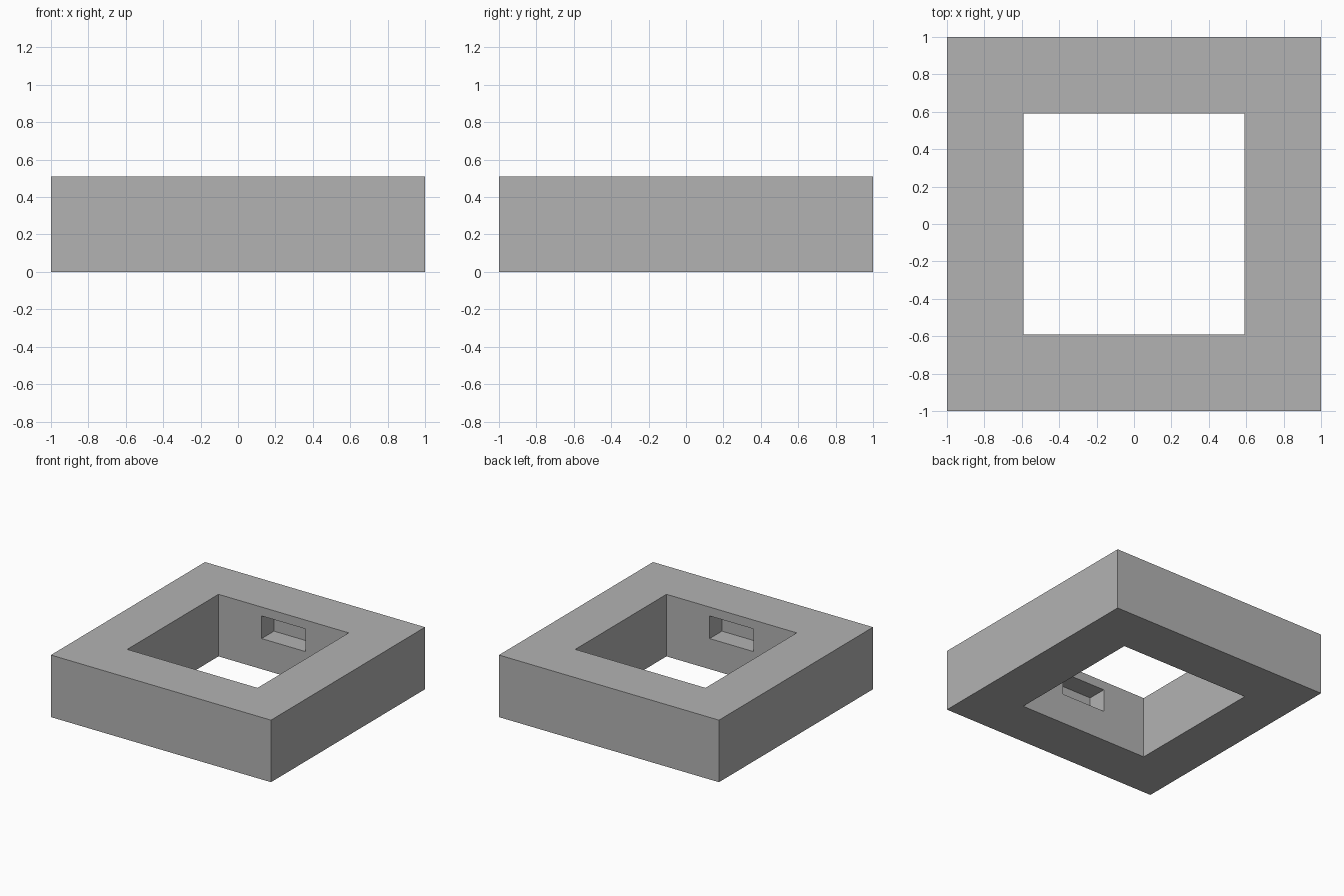
import bpy

default = bpy.data.objects.get("Cube")
if default:
    bpy.data.objects.remove(default, do_unlink=True)

HEIGHT = 0.51
HOLE = 0.592          # half width of the square opening
POCKET_DEPTH = 0.16

grey = bpy.data.materials.new("plain_grey")
grey.use_nodes = True
grey.diffuse_color = (0.45, 0.45, 0.45, 1)
grey.node_tree.nodes["Principled BSDF"].inputs["Base Color"].default_value = (0.45, 0.45, 0.45, 1)


def box(name, size, centre):
    bpy.ops.mesh.primitive_cube_add(size=1, location=centre)
    ob = bpy.context.object
    ob.name = name
    ob.scale = size
    bpy.ops.object.transform_apply(location=True, rotation=False, scale=True)
    ob.data.materials.append(grey)
    return ob


def cut(target, cutter):
    cutter.hide_render = True
    mod = target.modifiers.new(cutter.name, "BOOLEAN")
    mod.operation = "DIFFERENCE"
    mod.solver = "EXACT"
    mod.object = cutter
    bpy.context.view_layer.objects.active = target
    bpy.ops.object.modifier_apply(modifier=mod.name)
    bpy.data.objects.remove(cutter, do_unlink=True)


# Square block with an opening right through it
frame = box("square_frame", (2, 2, HEIGHT), (0, 0, HEIGHT / 2))
cut(frame, box("opening", (2 * HOLE, 2 * HOLE, 2), (0, 0, HEIGHT / 2)))

# One shot through both facing walls leaves a pocket in the front and the back
cut(frame, box("pockets", (0.4, 2 * (HOLE + POCKET_DEPTH), 0.186), (0, 0, 0.344)))
